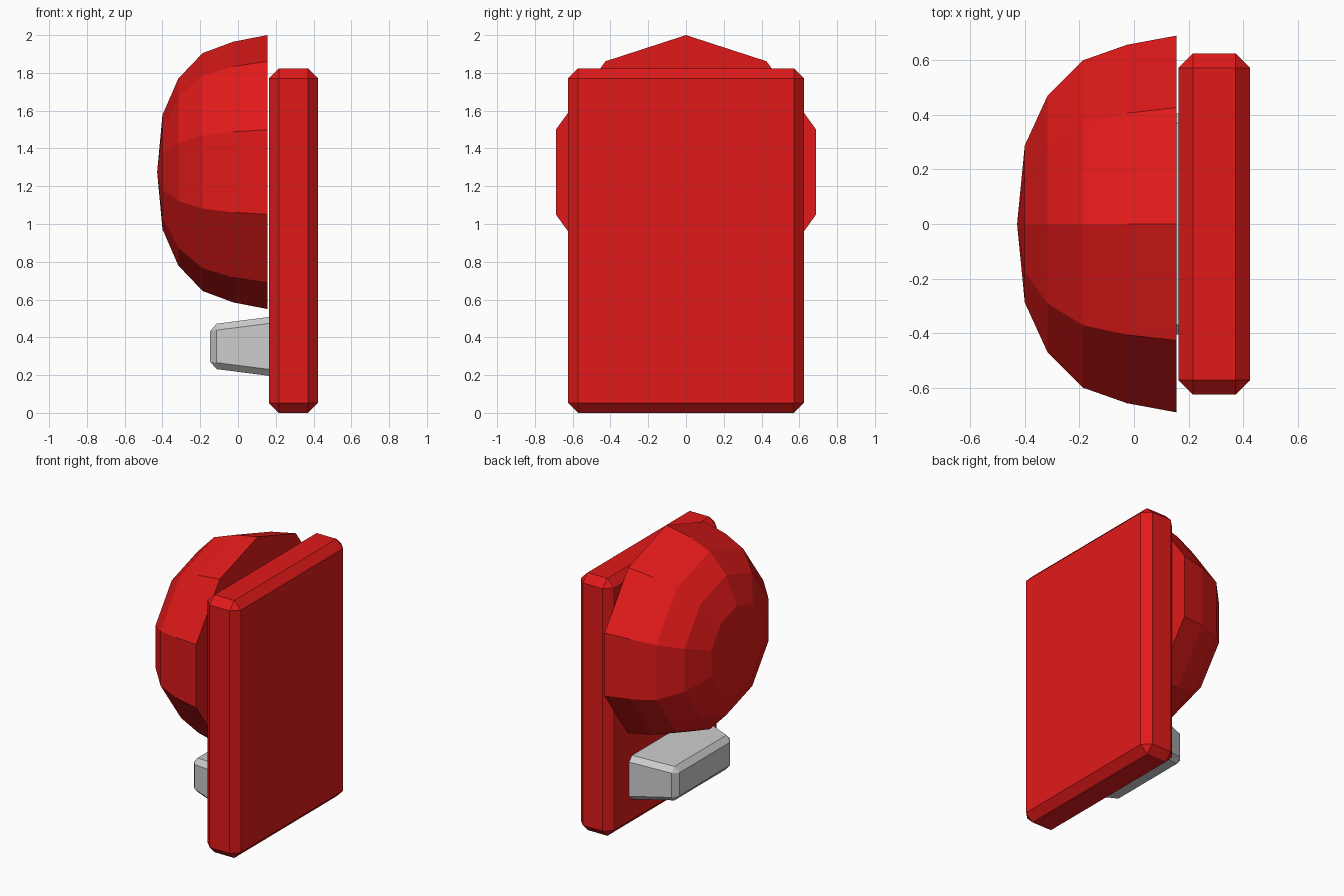
import bpy, bmesh, math

if "Cube" in bpy.data.objects:
    bpy.data.objects.remove(bpy.data.objects["Cube"])

red = bpy.data.materials.new("red_paint")
red.diffuse_color = (0.75, 0.01, 0.01, 1)
red.use_nodes = True
red.node_tree.nodes["Principled BSDF"].inputs["Base Color"].default_value = red.diffuse_color


def finish(name, bm, mat=None):
    bmesh.ops.recalc_face_normals(bm, faces=bm.faces)
    mesh = bpy.data.meshes.new(name)
    bm.to_mesh(mesh)
    bm.free()
    if mat:
        mesh.materials.append(mat)
    obj = bpy.data.objects.new(name, mesh)
    bpy.context.collection.objects.link(obj)
    return obj


def tapered_block(name, front, back, zc, bevel, mat=None):
    """Chamfered block along x; front and back are (x, half y, half z)."""
    bm = bmesh.new()
    rings = [[bm.verts.new((x, sy * hy, zc + sz * hz))
              for sy, sz in ((-1, -1), (1, -1), (1, 1), (-1, 1))]
             for x, hy, hz in (front, back)]
    for i in range(4):
        j = (i + 1) % 4
        bm.faces.new((rings[0][i], rings[0][j], rings[1][j], rings[1][i]))
    for ring in rings:
        bm.faces.new(ring)
    bmesh.ops.recalc_face_normals(bm, faces=bm.faces)
    bmesh.ops.bevel(bm, geom=bm.edges[:], offset=bevel, segments=1,
                    profile=0.5, affect='EDGES')
    return finish(name, bm, mat)


# Wall plate
tapered_block("back_plate", (0.163, 0.625, 0.912), (0.424, 0.625, 0.912),
              0.912, 0.053, red)

# Strobe lens, rear end sunk into the plate
tapered_block("strobe_lens", (-0.147, 0.316, 0.116), (0.23, 0.425, 0.164),
              0.352, 0.034)

# Ten-sided bell dome, revolved about x: (x, radius)
SIDES, CENTRE_Z = 10, 1.275
profile = [(0.155, 0.725), (-0.025, 0.69), (-0.187, 0.63),
           (-0.316, 0.495), (-0.40, 0.302)]
bm = bmesh.new()
rings = []
for x, r in profile:
    angles = [math.tau * i / SIDES for i in range(SIDES)]
    rings.append([bm.verts.new((x, r * math.sin(a), CENTRE_Z + r * math.cos(a)))
                  for a in angles])
tip = bm.verts.new((-0.428, 0, CENTRE_Z))
bm.faces.new(rings[0])
for i in range(SIDES):
    j = (i + 1) % SIDES
    for a, b in zip(rings, rings[1:]):
        bm.faces.new((a[i], a[j], b[j], b[i]))
    bm.faces.new((rings[-1][i], rings[-1][j], tip))
finish("bell_dome", bm, red)
